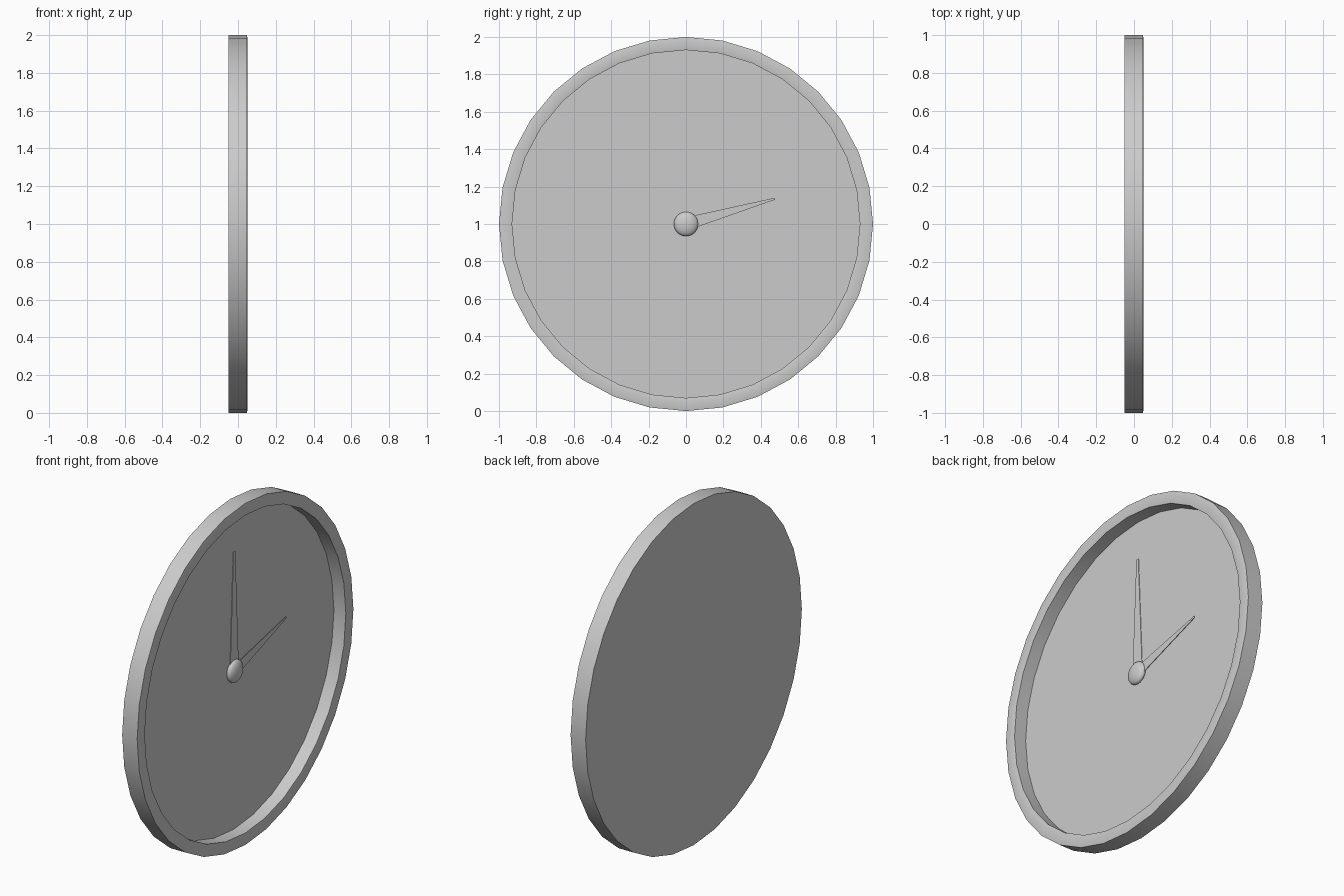
import bpy, bmesh, math
from mathutils import Vector

if "Cube" in bpy.data.objects:
    bpy.data.objects.remove(bpy.data.objects["Cube"])

SIDES = 32
CZ = 1.0          # height of the clock centre
FLOOR = -0.03     # x of the recessed dial


def add_object(name, bm, smooth=40):
    bmesh.ops.recalc_face_normals(bm, faces=bm.faces[:])
    mesh = bpy.data.meshes.new(name)
    bm.to_mesh(mesh)
    bm.free()
    ob = bpy.data.objects.new(name, mesh)
    bpy.context.collection.objects.link(ob)
    ob.location.z = CZ
    bpy.ops.object.select_all(action='DESELECT')
    bpy.context.view_layer.objects.active = ob
    ob.select_set(True)
    bpy.ops.object.shade_smooth_by_angle(angle=math.radians(smooth))
    return ob


def lathe(name, profile):
    """Turn an open (x, radius) profile about the x axis and cap both ends."""
    bm = bmesh.new()
    rings = []
    for x, r in profile:
        rings.append([bm.verts.new((x, r * math.sin(2 * math.pi * i / SIDES),
                                    r * math.cos(2 * math.pi * i / SIDES)))
                      for i in range(SIDES)])
    for a, b in zip(rings, rings[1:]):
        for i in range(SIDES):
            j = (i + 1) % SIDES
            bm.faces.new((a[i], a[j], b[j], b[i]))
    bm.faces.new(rings[0])
    bm.faces.new(rings[-1])
    return add_object(name, bm)


def hand(name, x, tip_y, tip_z, base_w, tip_w):
    """Thin tapered hand from the centre to its tip."""
    tip = Vector((0, tip_y, tip_z))
    along = tip.normalized()
    side = Vector((1, 0, 0)).cross(along)
    off = Vector((x, 0, 0))
    bm = bmesh.new()
    pts = [side * base_w, tip + side * tip_w, tip - side * tip_w, side * -base_w]
    face = bm.faces.new([bm.verts.new(p + off) for p in pts])
    new = bmesh.ops.extrude_face_region(bm, geom=[face])["geom"]
    bmesh.ops.translate(bm, vec=(0.003, 0, 0),
                        verts=[v for v in new if isinstance(v, bmesh.types.BMVert)])
    return add_object(name, bm, 20)


# Case: flat back, slightly crowned rim, recessed dial
lathe("clock_case", [(-0.05, 1.0), (0.047, 1.0), (0.05, 0.985),
                     (0.05, 0.945), (0.047, 0.93), (FLOOR, 0.93)])

# Hands
hand("minute_hand", FLOOR + 0.004, 0.0, 0.70, 0.04, 0.008)
hand("hour_hand", FLOOR + 0.009, 0.475, 0.135, 0.035, 0.005)

# Domed centre cap
bm = bmesh.new()
bmesh.ops.create_uvsphere(bm, u_segments=32, v_segments=16, radius=0.065)
bmesh.ops.scale(bm, vec=(0.45, 1, 1), verts=bm.verts[:])
bmesh.ops.translate(bm, vec=(FLOOR + 0.01, 0, 0), verts=bm.verts[:])
add_object("centre_cap", bm)
